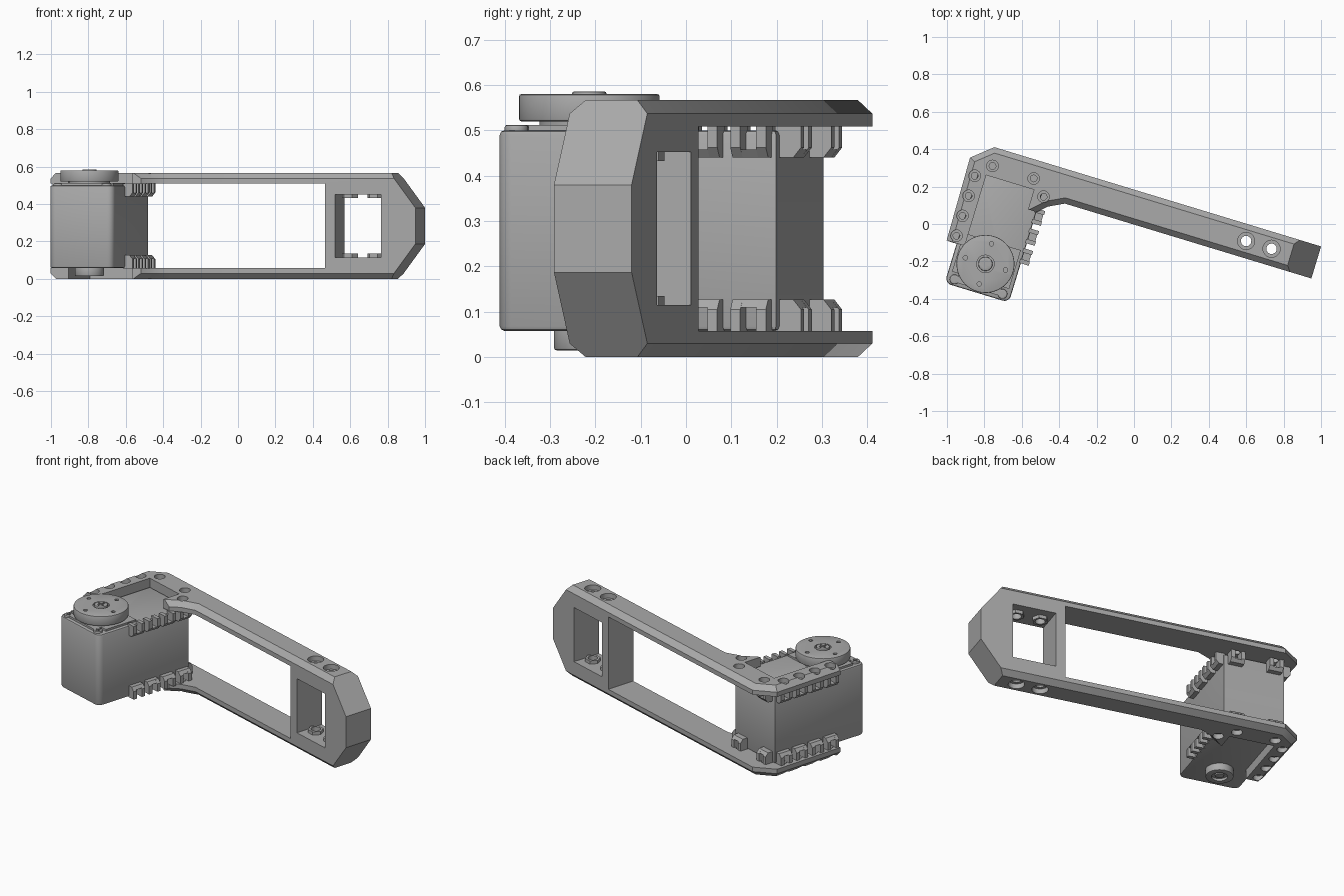
import bpy, bmesh, math
from mathutils import Matrix, Vector

cube = bpy.data.objects.get("Cube")
if cube:
    bpy.data.objects.remove(cube)

grey = bpy.data.materials.new("plain_grey")
grey.use_nodes = True
grey.diffuse_color = (0.4, 0.4, 0.4, 1)
grey.node_tree.nodes["Principled BSDF"].inputs["Base Color"].default_value = (0.4, 0.4, 0.4, 1)

TOP = 0.567          # overall frame height
PLATE = 0.058        # thickness of each side plate
MID = -0.698         # centre line of the motor
SHAFT = -0.435       # output shaft position along the motor
parts = []


def make(name, bm, keep=True):
    bmesh.ops.recalc_face_normals(bm, faces=bm.faces)
    mesh = bpy.data.meshes.new(name)
    bm.to_mesh(mesh)
    bm.free()
    mesh.materials.append(grey)
    ob = bpy.data.objects.new(name, mesh)
    bpy.context.collection.objects.link(ob)
    if keep:
        parts.append(ob)
    else:
        ob.hide_render = True
    return ob


def prism_bm(pts, a, b, axis="z"):
    """Extrude a 2D outline from a to b along an axis."""
    place = {"z": lambda u, v, w: (u, v, w),
             "y": lambda u, v, w: (u, w, v),
             "x": lambda u, v, w: (w, u, v)}[axis]
    bm = bmesh.new()
    face = bm.faces.new([bm.verts.new(place(u, v, a)) for u, v in pts])
    ext = bmesh.ops.extrude_face_region(bm, geom=[face])["geom"]
    move = Vector(place(0, 0, b - a))
    bmesh.ops.translate(bm, vec=move, verts=[g for g in ext if isinstance(g, bmesh.types.BMVert)])
    bmesh.ops.recalc_face_normals(bm, faces=bm.faces)
    return bm


def prism(name, pts, a, b, axis="z", keep=True):
    return make(name, prism_bm(pts, a, b, axis), keep)


def box(name, x0, x1, y0, y1, z0, z1, keep=True):
    return prism(name, [(x0, y0), (x1, y0), (x1, y1), (x0, y1)], z0, z1, "z", keep)


def disc(name, x, y, r, z0, z1, sides=24, keep=True, rim=0):
    ring = [(x + r * math.cos(math.tau * i / sides), y + r * math.sin(math.tau * i / sides))
            for i in range(sides)]
    bm = prism_bm(ring, z0, z1)
    if rim:
        edges = [e for e in bm.edges if abs(e.verts[0].co.z - e.verts[1].co.z) < 1e-6]
        bmesh.ops.bevel(bm, geom=edges, offset=rim, segments=2, affect="EDGES", profile=0.5)
    return make(name, bm, keep)


def cut(target, cutter):
    mod = target.modifiers.new("cut", "BOOLEAN")
    mod.operation = "DIFFERENCE"
    mod.solver = "EXACT"
    mod.object = cutter
    bpy.context.view_layer.objects.active = target
    bpy.ops.object.modifier_apply(modifier=mod.name)
    bpy.data.objects.remove(cutter)


# Frame: one outline with two legs, outer edges chamfered
outline = [(0.992, 0.176), (-0.834, 0.176), (-0.942, 0.085), (-0.933, -0.375),
           (-0.832, -0.375), (-0.832, 0.02), (-0.565, 0.02), (-0.565, -0.09),
           (-0.515, -0.09), (-0.468, -0.045), (-0.385, -0.003), (0.992, -0.003)]
bm = prism_bm(outline, 0, TOP)
rim = []
for e in bm.edges:
    m = (e.verts[0].co + e.verts[1].co) / 2
    flat = abs(e.verts[0].co.z - e.verts[1].co.z) < 1e-6
    inner = -0.92 < m.x < -0.5 and m.y < 0.05
    if flat and not inner and m.x < 0.95:
        rim.append(e)
bmesh.ops.bevel(bm, geom=rim, offset=0.03, segments=1, affect="EDGES")
frame = make("arm_frame", bm)

# Openings: long gap, square end window and sloped nose
cut(frame, box("gap", -1.5, 0.486, -1, 1, PLATE, TOP - PLATE, False))
cut(frame, box("window", 0.543, 0.8, -1, 1, 0.115, TOP - 0.115, False))
for flip in (False, True):
    nose = [(0.774, 0.667), (0.992, 0.38), (1.2, 0.38), (1.2, 0.667)]
    if flip:
        nose = [(p, TOP - z) for p, z in nose]
    cut(frame, prism("nose_cutter", nose, -1, 1, "y", False))

# Screw holes with counterbores
rows = (-0.001, -0.113, -0.225, -0.336)
small = [(-0.89, q) for q in rows] + [(-0.814, 0.077), (-0.584, 0.077), (-0.505, -0.001)]
large = [(0.6, 0.087), (0.742, 0.087)]
for holes, bore, sink in ((small, 0.018, 0.031), (large, 0.028, 0.046)):
    for x, y in holes:
        cut(frame, disc("bore", x, y, bore, -0.1, TOP + 0.1, 16, False))
        for z in (0, TOP):
            cut(frame, disc("sink", x, y, sink, z - 0.03, z + 0.03, 20, False))

# Hex nuts inside the end window
for x, y in large:
    for z0, z1 in ((0.113, 0.135), (TOP - 0.135, TOP - 0.113)):
        nut = disc("hex_nut", x, y, 0.045, z0, z1, 6)
        cut(nut, disc("bore", x, y, 0.028, 0, TOP, 16, False))

# Motor body with rounded corners
LEFT, RIGHT, FRONT, BACK = -0.877, -0.518, -0.596, 0.05
bm = prism_bm([(LEFT, FRONT), (RIGHT, FRONT), (RIGHT, BACK), (LEFT, BACK)], PLATE, 0.5)
upright = [e for e in bm.edges if abs(e.verts[0].co.z - e.verts[1].co.z) > 0.1
           and e.verts[0].co.y < 0]
bmesh.ops.bevel(bm, geom=upright, offset=0.035, segments=4, affect="EDGES", profile=0.5)
lip = [e for e in bm.edges if all(v.co.y < BACK - 0.01 or v.co.x < 0 for v in e.verts)
       and abs(e.verts[0].co.z - e.verts[1].co.z) < 1e-6]
bmesh.ops.bevel(bm, geom=lip, offset=0.01, segments=2, affect="EDGES", profile=0.5)
make("motor_body", bm)
box("motor_cap", LEFT + 0.06, RIGHT - 0.06, FRONT + 0.02, -0.31, 0.49, 0.512)
box("motor_cap_rear", LEFT + 0.02, RIGHT - 0.02, FRONT + 0.07, -0.31, 0.49, 0.512)


def cross_screw(name, x, y, r, z0, z1):
    screw = disc(name, x, y, r, z0, z1, 20, rim=0.005)
    for a, b in ((r * 0.6, r * 0.15), (r * 0.15, r * 0.6)):
        cut(screw, box("slot", x - a, x + a, y - b, y + b, z1 - 0.008, z1 + 0.02, False))


# Corner screws on the motor
for x in (MID - 0.134, MID + 0.134):
    cross_screw("corner_screw", x, -0.562, 0.026, 0.49, 0.512)

# Output horn, its neck and centre screw
disc("horn_neck", MID, SHAFT, 0.11, 0.49, 0.525, 32)
horn = disc("output_horn", MID, SHAFT, 0.155, 0.52, 0.58, 48, rim=0.005)
for dx, dy in ((0.112, 0), (-0.112, 0), (0, 0.112), (0, -0.112)):
    cut(horn, disc("bore", MID + dx, SHAFT + dy, 0.012, 0.54, 0.7, 12, False))
cut(horn, disc("sink", MID, SHAFT, 0.047, 0.57, 0.7, 24, False))
cross_screw("horn_screw", MID, SHAFT, 0.038, 0.55, 0.586)

# Idler boss under the motor
idler = disc("idler_boss", MID, SHAFT, 0.078, 0.015, 0.07, 32, rim=0.005)
cut(idler, disc("sink", MID, SHAFT, 0.045, 0, 0.03, 24, False))
cross_screw("idler_screw", MID, SHAFT, 0.025, 0.02, 0.04)


def clip(x, y, angle, depth):
    """Open nut holder: two chamfered cheeks and a ledge, top and bottom."""
    cheek = [(-0.01, 0.44), (depth - 0.018, 0.44), (depth, 0.462), (depth, 0.511), (-0.01, 0.511)]
    ledge = [(-0.01, 0.44), (depth - 0.018, 0.44), (depth - 0.004, 0.458), (-0.01, 0.458)]
    for name, shape, a, b in (("clip_cheek", cheek, -0.041, -0.018), ("clip_ledge", ledge, -0.02, 0.02),
                              ("clip_cheek", cheek, 0.018, 0.041)):
        for flip in (False, True):
            pts = [(u, TOP - z) for u, z in shape] if flip else shape
            ob = prism(name, pts, a, b, "y")
            ob.data.transform(Matrix.Translation((x, y, 0)) @ Matrix.Rotation(angle, 4, "Z"))


# Nut holders along both sides and the back of the motor
for q in rows:
    clip(RIGHT, q, 0, 0.044)
    clip(LEFT, q, math.pi, 0.044)
for p in (-0.814, -0.584):
    clip(p, BACK, math.pi / 2, 0.05)

# Swing everything to its resting angle and set shading
turn = Matrix.Rotation(math.radians(-16.9), 4, "Z")
for ob in parts:
    ob.data.transform(turn)
    bpy.ops.object.select_all(action="DESELECT")
    ob.select_set(True)
    bpy.context.view_layer.objects.active = ob
    bpy.ops.object.shade_smooth_by_angle(angle=math.radians(30))
